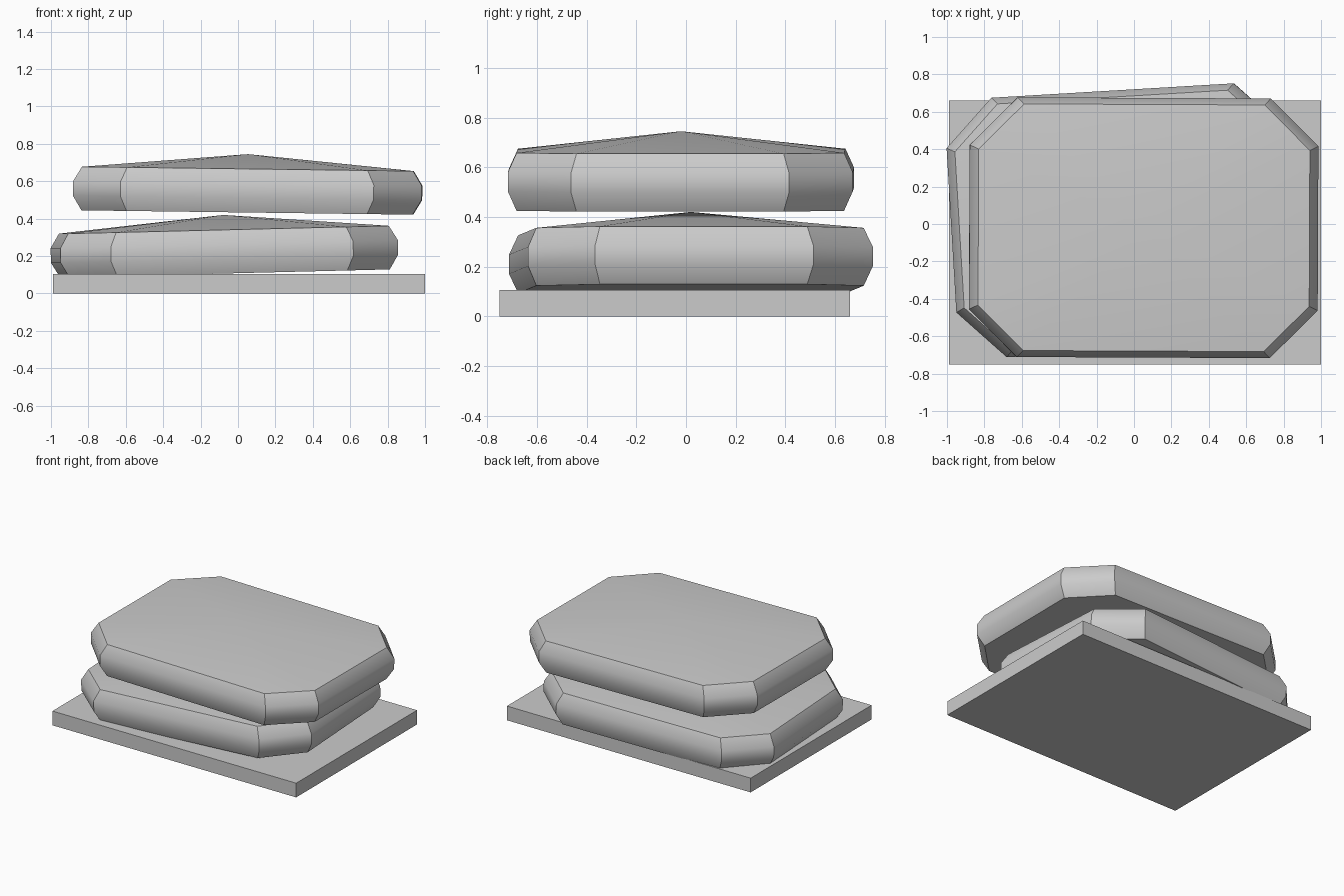
import bpy, bmesh
from math import radians

if "Cube" in bpy.data.objects:
    bpy.data.objects.remove(bpy.data.objects["Cube"])

# Flat rectangular base board
bpy.ops.mesh.primitive_cube_add(size=1, location=(0.005, -0.045, 0.0525))
base = bpy.context.object
base.name = "base_board"
base.scale = (1.99, 1.41, 0.105)

# Side profile of a sack: (outline scale, height), plus the crown of the top
PROFILE = [(0.95, 0.0), (1.0, 0.078), (1.0, 0.156), (0.95, 0.233)]
CROWN = 0.312


def sack(name, hx, hy, cut, location, tilt, turn):
    """Chamfered-rectangle cushion with bulging sides and a raised top centre."""
    a, b = hx - cut, hy - cut
    outline = [(-a, -hy), (a, -hy), (hx, -b), (hx, b),
               (a, hy), (-a, hy), (-hx, b), (-hx, -b)]
    bm = bmesh.new()
    rings = [[bm.verts.new((x * s, y * s, z)) for x, y in outline] for s, z in PROFILE]
    n = len(outline)
    for low, high in zip(rings, rings[1:]):
        for i in range(n):
            j = (i + 1) % n
            bm.faces.new((low[i], low[j], high[j], high[i]))
    bm.faces.new(rings[0][::-1])
    top = bm.verts.new((0, 0, CROWN))
    for i in range(n):
        bm.faces.new((rings[-1][i], rings[-1][(i + 1) % n], top))
    mesh = bpy.data.meshes.new(name)
    bm.to_mesh(mesh)
    bm.free()
    obj = bpy.data.objects.new(name, mesh)
    bpy.context.collection.objects.link(obj)
    obj.location = location
    obj.rotation_euler = (0, radians(tilt), radians(turn))
    bpy.ops.object.select_all(action='DESELECT')
    obj.select_set(True)
    bpy.context.view_layer.objects.active = obj
    bpy.ops.object.shade_smooth_by_angle(angle=radians(35))


# Two stacked sacks, slightly turned and tilted against each other
sack("lower_sack", 0.904, 0.695, 0.255, (-0.07, 0.02, 0.108), -1.4, 3.4)
sack("upper_sack", 0.932, 0.694, 0.255, (0.05, -0.02, 0.433), 0.75, -0.25)
